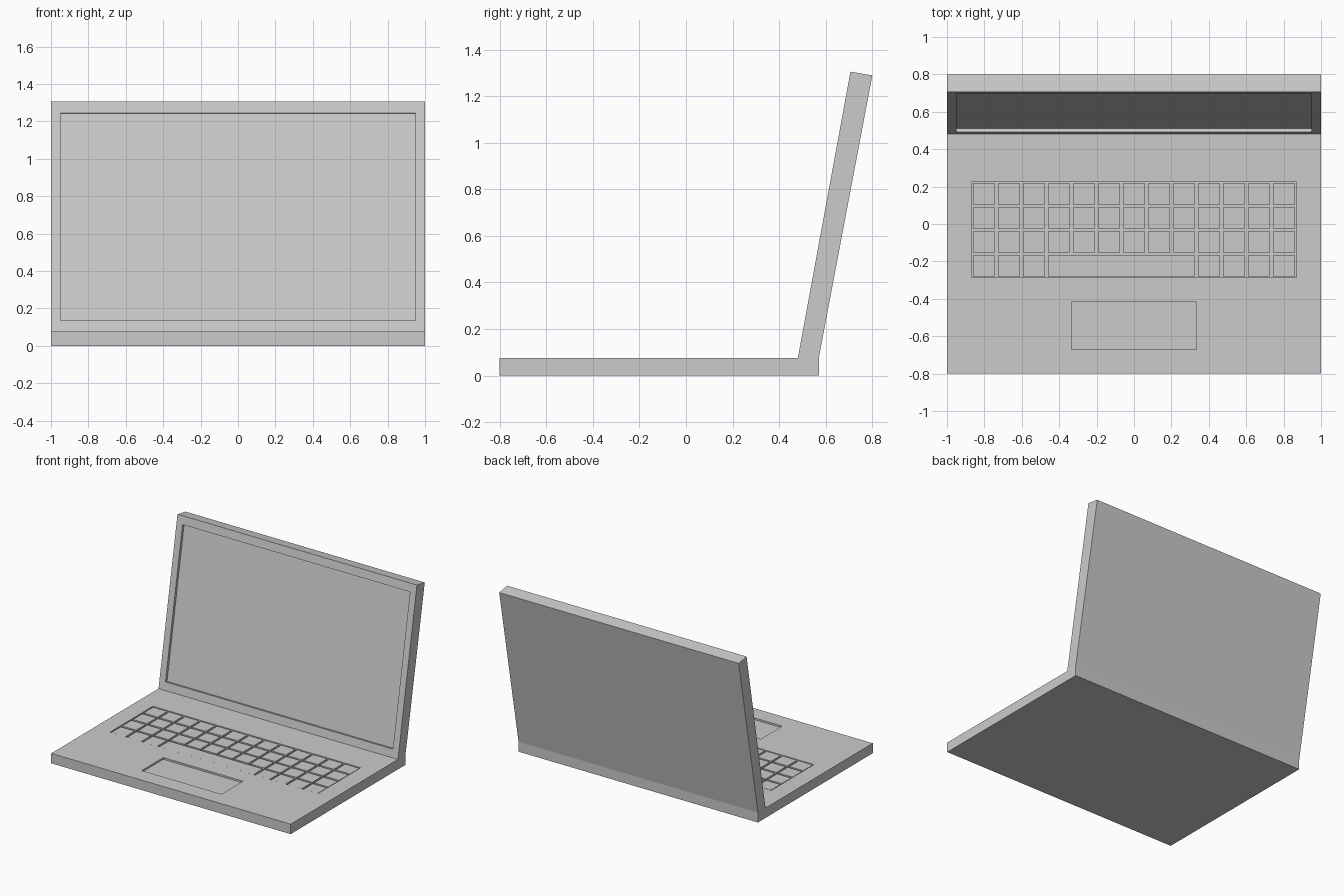
import bpy, bmesh, math
from mathutils import Matrix, Vector

default = bpy.data.objects.get("Cube")
if default:
    bpy.data.objects.remove(default, do_unlink=True)

GREY = (0.6, 0.6, 0.6, 1)
grey = bpy.data.materials.new("grey shell")
grey.use_nodes = True
grey.diffuse_color = GREY
grey.node_tree.nodes["Principled BSDF"].inputs["Base Color"].default_value = GREY


def make_object(name, bm):
    bmesh.ops.recalc_face_normals(bm, faces=bm.faces)
    mesh = bpy.data.meshes.new(name)
    bm.to_mesh(mesh)
    bm.free()
    mesh.materials.append(grey)
    obj = bpy.data.objects.new(name, mesh)
    bpy.context.collection.objects.link(obj)
    return obj


def add_box(bm, low, high, frame=Matrix()):
    low, high = Vector(low), Vector(high)
    size = Matrix.Diagonal((*(high - low), 1))
    bmesh.ops.create_cube(bm, size=1, matrix=frame @ Matrix.Translation((low + high) / 2) @ size)


def box(name, low, high, frame=Matrix()):
    bm = bmesh.new()
    add_box(bm, low, high, frame)
    return make_object(name, bm)


def extrude_profile(name, points):
    bm = bmesh.new()
    face = bm.faces.new([bm.verts.new((-1, y, z)) for y, z in points])
    moved = bmesh.ops.extrude_face_region(bm, geom=[face])["geom"]
    bmesh.ops.translate(bm, vec=(2, 0, 0), verts=[v for v in moved if isinstance(v, bmesh.types.BMVert)])
    return make_object(name, bm)


def cut(target, cutter):
    mod = target.modifiers.new("recess", 'BOOLEAN')
    mod.operation, mod.solver, mod.object = 'DIFFERENCE', 'EXACT', cutter
    bpy.context.view_layer.objects.active = target
    bpy.ops.object.modifier_apply(modifier=mod.name)
    bpy.data.objects.remove(cutter, do_unlink=True)


DECK = 0.075          # top of the base
HINGE_Y = 0.48        # where the lid front meets the deck
WELL_DEPTH = 0.02

# Base and tilted lid, meeting along the hinge line
base = extrude_profile("base", [(-0.8, 0), (0.57, 0), (0.57, DECK), (HINGE_Y, DECK), (-0.8, DECK)])
lid = extrude_profile("lid", [(HINGE_Y, DECK), (0.57, DECK), (0.8, 1.289), (0.706, 1.305)])

# Sunken screen, cut in the tilted frame of the lid
tilt = math.atan2(0.706 - HINGE_Y, 1.305 - DECK)
lid_frame = Matrix.Translation((0, HINGE_Y, DECK)) @ Matrix.Rotation(-tilt, 4, 'X')
cut(lid, box("screen_cutter", (-0.95, -0.1, 0.061), (0.95, 0.02, 1.189), lid_frame))

# Keyboard well and trackpad recess
cut(base, box("keyboard_cutter", (-0.868, -0.287, DECK - WELL_DEPTH), (0.868, 0.224, 0.2)))
cut(base, box("trackpad_cutter", (-0.333, -0.672, DECK - 0.013), (0.333, -0.416, 0.2)))

# Keys: four rows of thirteen, with a space bar across six columns of the front row
KEY_W, KEY_H, STEP_X, STEP_Y = 0.118, 0.112, 0.1337, 0.1285
keys = bmesh.new()
for row in range(4):
    y = 0.216 - row * STEP_Y
    for col in range(13):
        span = 1
        if row == 3 and 3 <= col <= 8:
            if col > 3:
                continue
            span = 6
        x = -0.861 + col * STEP_X
        width = KEY_W + (span - 1) * STEP_X
        add_box(keys, (x, y - KEY_H, DECK - WELL_DEPTH), (x + width, y, DECK - 0.003))
make_object("keys", keys)
